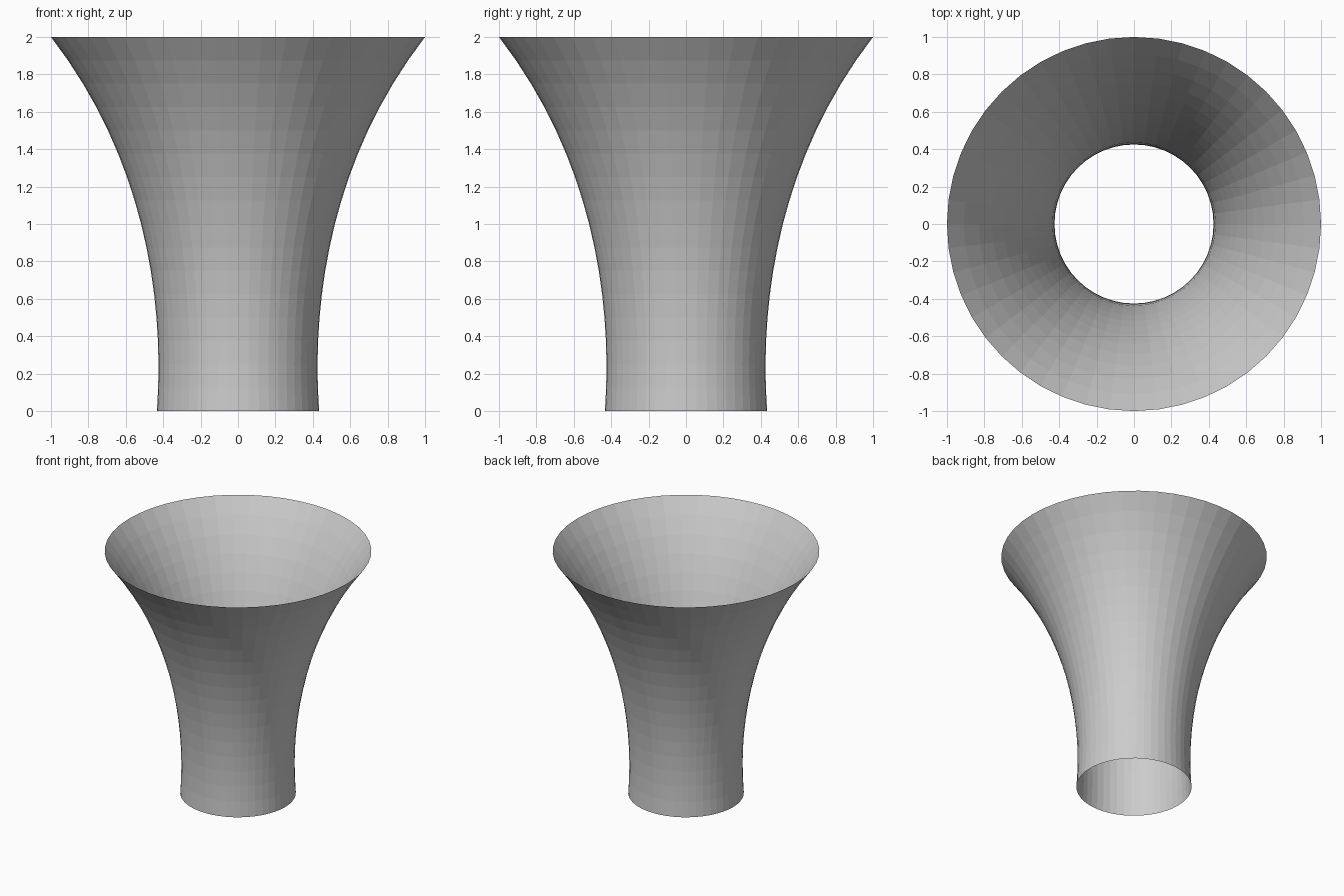
import bpy, bmesh, math

if "Cube" in bpy.data.objects:
    bpy.data.objects.remove(bpy.data.objects["Cube"])

SIDES, ROWS = 48, 16
U0, U1 = -0.2, 1.5          # stretch of the catenary used for the profile


def radius(u):
    return math.cosh(u) / math.cosh(U1)


# Flared open tube: one thin flat-shaded sheet swept around z
bm = bmesh.new()
rings = []
for i in range(ROWS + 1):
    t = i / ROWS
    r = radius(U0 + (U1 - U0) * t)
    rings.append([bm.verts.new((r * math.cos(a), r * math.sin(a), 2 * t))
                  for a in (2 * math.pi * k / SIDES for k in range(SIDES))])
for lower, upper in zip(rings, rings[1:]):
    for k in range(SIDES):
        n = (k + 1) % SIDES
        bm.faces.new((lower[k], lower[n], upper[n], upper[k]))

mesh = bpy.data.meshes.new("flared_tube")
bm.to_mesh(mesh)
bm.free()
bpy.context.collection.objects.link(bpy.data.objects.new("flared_tube", mesh))
